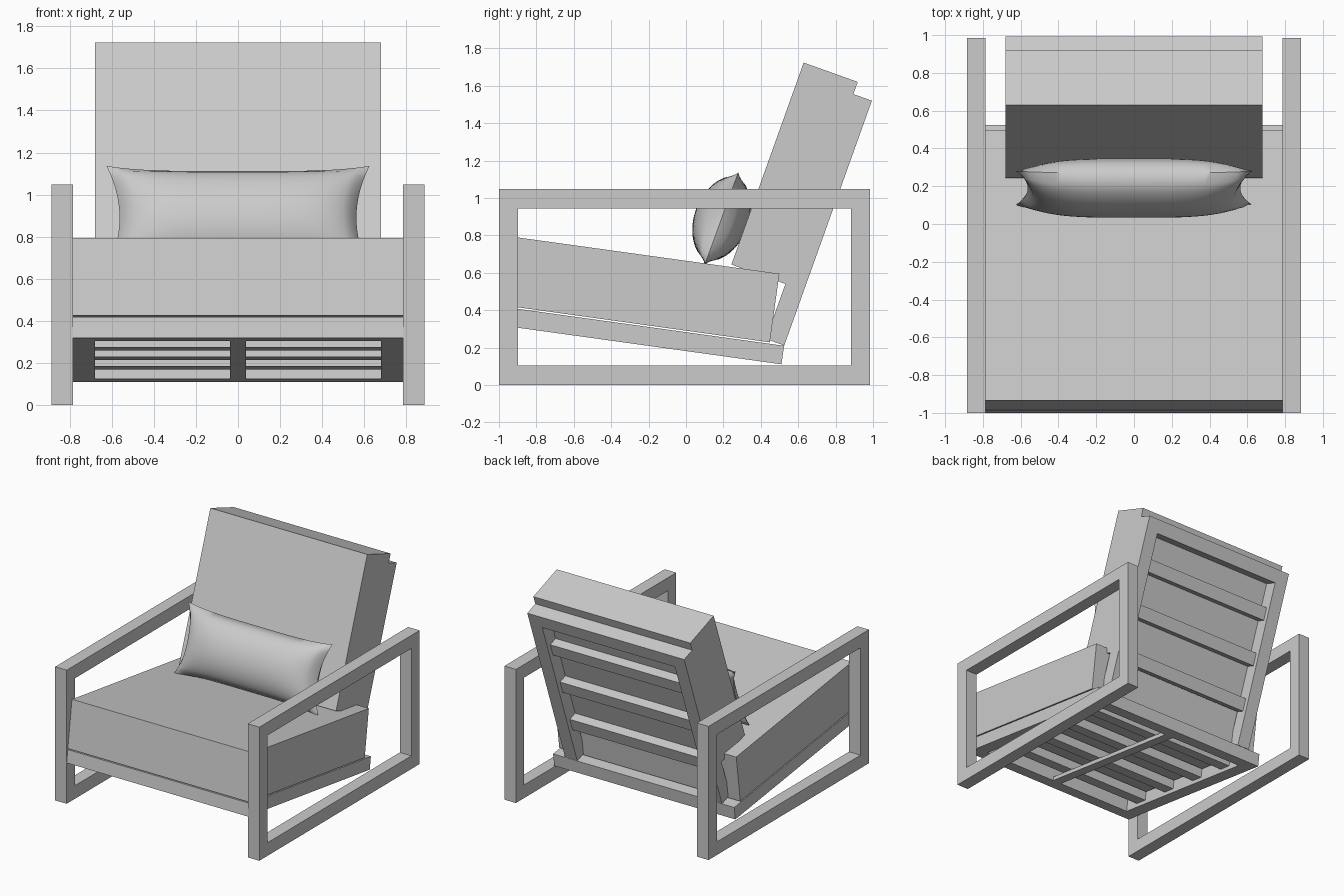
import bpy, bmesh
from math import radians
from mathutils import Matrix, Vector

cube = bpy.data.objects.get("Cube")
if cube:
    bpy.data.objects.remove(cube)

grey = bpy.data.materials.new("plain_grey")
grey.use_nodes = True
colour = (0.6, 0.6, 0.6, 1)
grey.diffuse_color = colour
grey.node_tree.nodes["Principled BSDF"].inputs["Base Color"].default_value = colour


def finish(name, bm, matrix):
    bmesh.ops.recalc_face_normals(bm, faces=bm.faces)
    mesh = bpy.data.meshes.new(name)
    bm.to_mesh(mesh)
    bm.free()
    mesh.materials.append(grey)
    ob = bpy.data.objects.new(name, mesh)
    ob.matrix_world = matrix
    bpy.context.collection.objects.link(ob)
    return ob


def box(name, x, y, z, matrix=Matrix()):
    """Box from (min, max) ranges in the given frame."""
    bm = bmesh.new()
    size = Vector((x[1] - x[0], y[1] - y[0], z[1] - z[0]))
    mid = Vector((sum(x), sum(y), sum(z))) / 2
    bmesh.ops.create_cube(bm, size=1, matrix=Matrix.Translation(mid) @ Matrix.Diagonal(size).to_4x4())
    return finish(name, bm, matrix)


def prism(name, faces, push, matrix=Matrix()):
    """Flat faces extruded along one vector."""
    bm = bmesh.new()
    for pts in faces:
        bm.faces.new([bm.verts.new(p) for p in pts])
    bmesh.ops.remove_doubles(bm, verts=bm.verts, dist=0.0001)
    out = bmesh.ops.extrude_face_region(bm, geom=bm.faces[:], use_keep_orig=True)
    moved = [g for g in out["geom"] if isinstance(g, bmesh.types.BMVert)]
    bmesh.ops.translate(bm, verts=moved, vec=push)
    return finish(name, bm, matrix)


def ring(lo, hi, rim, place):
    """Four mitred faces of a rectangular frame."""
    def corners(d):
        a, b, c, e = lo[0] + d, lo[1] + d, hi[0] - d, hi[1] - d
        return [place(*p) for p in ((a, b), (c, b), (c, e), (a, e))]
    o, i = corners(0), corners(rim)
    return [(o[k], o[(k + 1) % 4], i[(k + 1) % 4], i[k]) for k in range(4)]


# Side frames: arm, legs and floor runner in one loop
for side, x in (("left", 0.785), ("right", -0.885)):
    prism(side + "_side_frame",
          ring((-1, 0), (0.985, 1.047), 0.103, lambda y, z: (x, y, z)), (0.1, 0, 0))

# Seat, tilted down towards the back
seat = Matrix.Translation((0, -1, 0.32)) @ Matrix.Rotation(radians(-7.9), 4, "X")
W = 0.785
RAIL = 0.105
LENGTH = 1.525
prism("seat_frame", ring((-W, 0), (W, LENGTH), RAIL, lambda x, y: (x, y, 0)), (0, 0, 0.1), seat)
box("seat_cushion", (-W, W), (0, 1.447), (0.108, 0.478), seat)
box("seat_centre_rail", (-0.038, 0.038), (RAIL, LENGTH - RAIL), (0, 0.03), seat)
step = (LENGTH - 2 * RAIL) / 4
for i in range(4):
    mid = RAIL + step * (i + 0.5)
    box(f"seat_slat_{i + 1}", (RAIL - W, W - RAIL), (mid - 0.05, mid + 0.05), (0.03, 0.1), seat)

# Backrest, leaning back, with an open-bottomed frame
BW = 0.68
TOP = 1.39
IN = BW - RAIL
back = (Matrix.Translation((0, 0.895, 1.555)) @ Matrix.Rotation(radians(-19.7), 4, "X")
        @ Matrix.Translation((0, 0, -TOP)))
outline = [(-BW, 0), (-BW, TOP), (BW, TOP), (BW, 0), (IN, 0), (IN, TOP - RAIL), (-IN, TOP - RAIL), (-IN, 0)]
prism("back_frame", [[(x, 0, z) for x, z in outline]], (0, RAIL, 0), back)
box("back_cushion", (-BW, BW), (-0.307, 0), (0.312, 1.459), back)
for i in range(3):
    z = TOP - 0.4 - 0.36 * i
    box(f"back_slat_{i + 1}", (-IN, IN), (0, 0.07), (z, z + 0.1), back)

# Throw pillow: two bulging sheets with pinched sides and pointed corners
NX, NZ = 36, 18
bm = bmesh.new()
for sign in (-1, 1):
    rows = []
    for j in range(NZ + 1):
        v = 2 * j / NZ - 1
        row = []
        for i in range(NX + 1):
            u = 2 * i / NX - 1
            x = 0.625 * u * (1 - 0.1 * (1 - v * v))
            z = 0.262 * v * (1 - 0.1 * (1 - u ** 4))
            bulge = 0.145 * ((1 - u ** 4) * (1 - v * v)) ** 0.55
            row.append(bm.verts.new((x, sign * bulge, z)))
        rows.append(row)
    for a, b in zip(rows, rows[1:]):
        for i in range(NX):
            bm.faces.new((a[i], a[i + 1], b[i + 1], b[i]))
bmesh.ops.remove_doubles(bm, verts=bm.verts, dist=0.0001)
pillow = finish("throw_pillow", bm,
                Matrix.Translation((0, 0.19, 0.89)) @ Matrix.Rotation(radians(-20), 4, "X"))
bpy.context.view_layer.objects.active = pillow
pillow.select_set(True)
bpy.ops.object.shade_smooth_by_angle(angle=radians(50))
